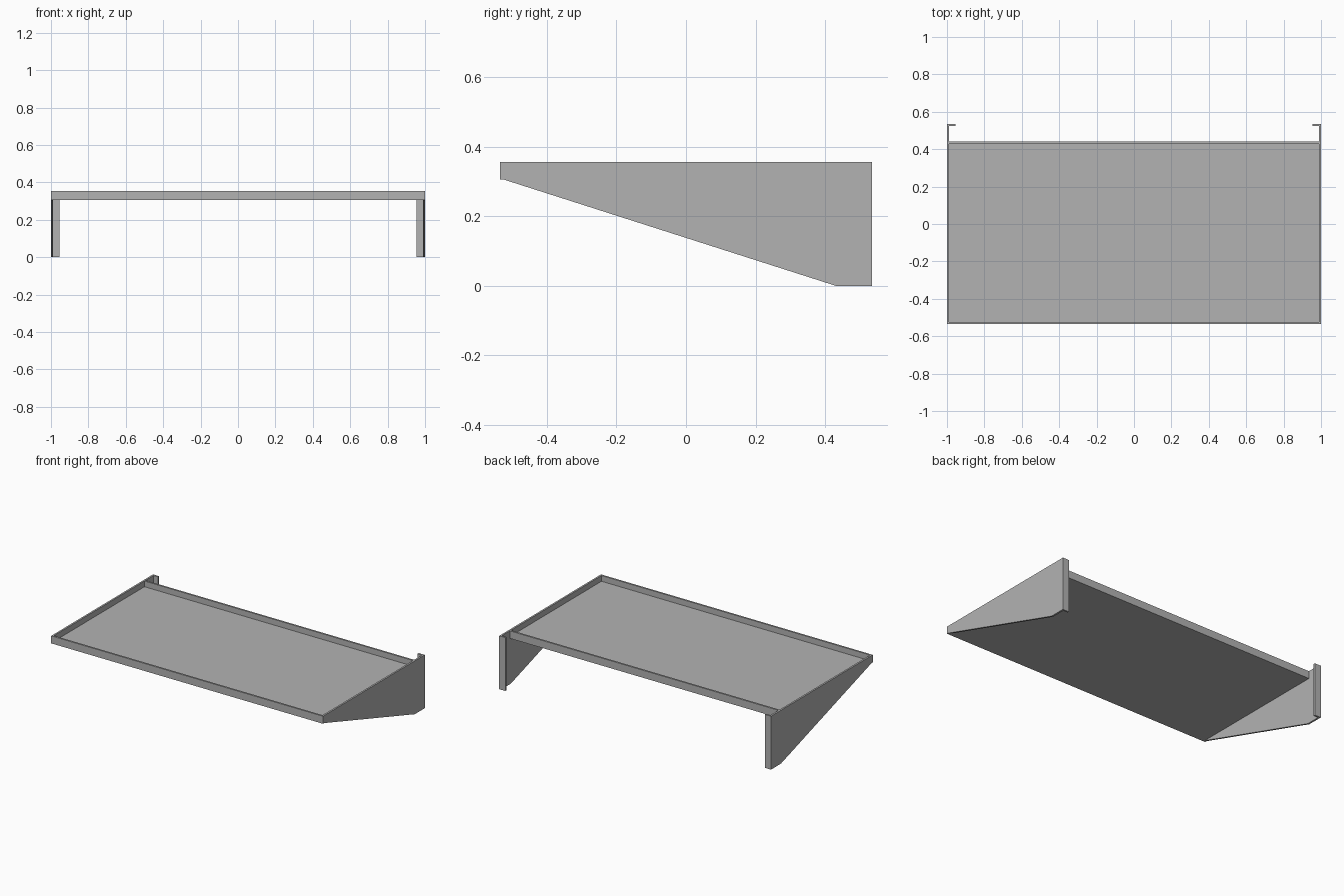
import bpy
import bmesh

cube = bpy.data.objects.get("Cube")
if cube:
    bpy.data.objects.remove(cube, do_unlink=True)

grey = bpy.data.materials.new("grey_sheet_metal")
grey.use_nodes = True
GREY = (0.45, 0.45, 0.45, 1)
grey.diffuse_color = GREY
grey.node_tree.nodes["Principled BSDF"].inputs["Base Color"].default_value = GREY

T = 0.012                      # sheet thickness
FRONT, BACK = -0.535, 0.535    # bracket depth
TRAY_BACK = 0.44
RIM, BASE = 0.355, 0.305       # top and underside of the tray


def extrude(name, points, direction):
    """Extrude a flat outline into a solid part."""
    bm = bmesh.new()
    face = bm.faces.new([bm.verts.new(p) for p in points])
    grown = bmesh.ops.extrude_face_region(bm, geom=[face])["geom"]
    bmesh.ops.translate(bm, vec=direction,
                        verts=[g for g in grown if isinstance(g, bmesh.types.BMVert)])
    bmesh.ops.recalc_face_normals(bm, faces=bm.faces)
    mesh = bpy.data.meshes.new(name)
    bm.to_mesh(mesh)
    bm.free()
    mesh.materials.append(grey)
    obj = bpy.data.objects.new(name, mesh)
    bpy.context.collection.objects.link(obj)
    return obj


# Shelf tray: floor with upturned front and back lips, as one folded profile
tray = [(FRONT, BASE), (TRAY_BACK, BASE), (TRAY_BACK, RIM), (TRAY_BACK - T, RIM),
        (TRAY_BACK - T, BASE + T), (FRONT + T, BASE + T), (FRONT + T, RIM), (FRONT, RIM)]
half = 1 - T
extrude("shelf_tray", [(-half, y, z) for y, z in tray], (2 * half, 0, 0))

# Tapered side brackets, each with an inward mounting flange at the back
side = [(FRONT, BASE), (FRONT + T, BASE), (0.43, 0), (BACK, 0), (BACK, RIM), (FRONT, RIM)]
for label, s in (("left", 1), ("right", -1)):
    extrude(label + "_bracket", [(s, y, z) for y, z in side], (-s * T, 0, 0))
    flange = [(s * half, BACK - T), (s * 0.955, BACK - T), (s * 0.955, BACK), (s * half, BACK)]
    extrude(label + "_mounting_flange", [(x, y, 0) for x, y in flange], (0, 0, RIM))
